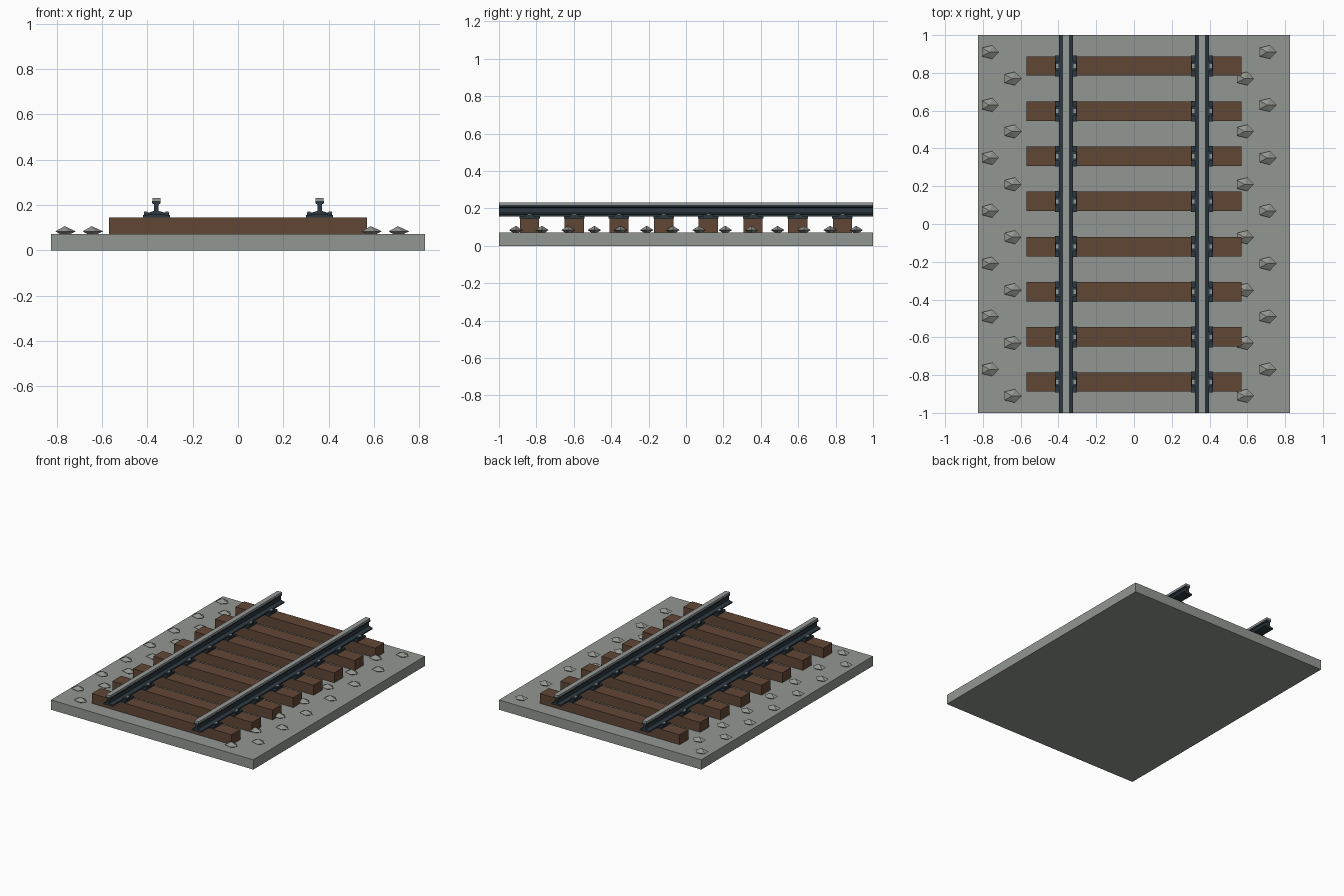
import bpy, math

cube = bpy.data.objects.get("Cube")
if cube:
    bpy.data.objects.remove(cube, do_unlink=True)


def material(name, r, g, b):
    m = bpy.data.materials.new(name)
    m.use_nodes = True
    m.diffuse_color = (r, g, b, 1)
    m.node_tree.nodes["Principled BSDF"].inputs["Base Color"].default_value = (r, g, b, 1)
    return m


GRAVEL = material("gravel grey", 0.29, 0.31, 0.29)
STONE = material("stone grey", 0.29, 0.30, 0.28)
WOOD = material("brown timber", 0.12, 0.062, 0.036)
STEEL = material("dark steel", 0.025, 0.04, 0.05)
POLISHED = material("polished steel", 0.30, 0.33, 0.32)


def mesh_object(name, verts, faces, mat):
    mesh = bpy.data.meshes.new(name)
    mesh.from_pydata(verts, [], faces)
    mesh.materials.append(mat)
    obj = bpy.data.objects.new(name, mesh)
    bpy.context.collection.objects.link(obj)
    return obj


def extrude_y(name, profile, y0, y1, mat):
    """Sweep a closed x-z outline along y."""
    n = len(profile)
    verts = [(x, y, z) for y in (y0, y1) for x, z in profile]
    sides = [(i, i + n, (i + 1) % n + n, (i + 1) % n) for i in range(n)]
    caps = [tuple(range(n)), tuple(reversed(range(n, 2 * n)))]
    return mesh_object(name, verts, sides + caps, mat)


def box(name, x, y, z0, z1, width, depth, mat):
    w = width / 2
    outline = [(x - w, z0), (x + w, z0), (x + w, z1), (x - w, z1)]
    return extrude_y(name, outline, y - depth / 2, y + depth / 2, mat)


def stone(name, x, y):
    """Flat five-sided pebble, pointed above and below."""
    ring = [(x + 0.05 * math.cos(a), y + 0.038 * math.sin(a), 0.084)
            for a in (math.tau * i / 5 for i in range(5))]
    verts = ring + [(x, y, 0.107), (x, y, 0.061)]
    faces = []
    for i in range(5):
        j = (i + 1) % 5
        faces += [(i, j, 5), (j, i, 6)]
    return mesh_object(name, verts, faces, STONE)


# Gravel bed
BED = 0.072
box("ballast_bed", 0, 0, 0, BED, 1.65, 2, GRAVEL)

# Rails: foot, web and head in one outline, with a polished running surface
half = [(0.037, 0.157), (0.037, 0.166), (0.01, 0.174), (0.01, 0.203), (0.019, 0.208), (0.019, 0.218)]
for side, sx in (("left", 1), ("right", -1)):
    cx = 0.36 * sx
    outline = [(cx + x, z) for x, z in half] + [(cx - x, z) for x, z in reversed(half)]
    extrude_y(side + "_rail", outline, -1, 1, STEEL)
    box(side + "_rail_running_surface", cx, 0, 0.218, 0.232, 0.036, 2, POLISHED)

# Sleepers with a base plate, two clips and two bolts under each rail
for i in range(8):
    y = (i - 3.5) * 0.239
    box(f"sleeper_{i}", 0, y, BED, 0.145, 1.14, 0.103, WOOD)
    for side, sx in (("left", 1), ("right", -1)):
        tag = f"{side}_{i}"
        box("base_plate_" + tag, 0.36 * sx, y, 0.145, 0.157, 0.118, 0.11, STEEL)
        for end, ex in (("inner", -1), ("outer", 1)):
            x = (0.36 + 0.043 * ex) * sx
            box(f"{end}_clip_{tag}", x, y, 0.157, 0.168, 0.024, 0.05, STEEL)
            box(f"{end}_bolt_{tag}", x + 0.004 * ex * sx, y, 0.157, 0.172, 0.014, 0.022, POLISHED)

# Loose stones, staggered in two rows along each edge
for i in range(7):
    for row, (x, y) in {"left_outer": (0.705, 0.91), "left_inner": (0.585, 0.77),
                        "right_outer": (-0.765, 0.91), "right_inner": (-0.645, 0.77)}.items():
        stone(f"{row}_stone_{i}", x, y - 0.28 * i)
